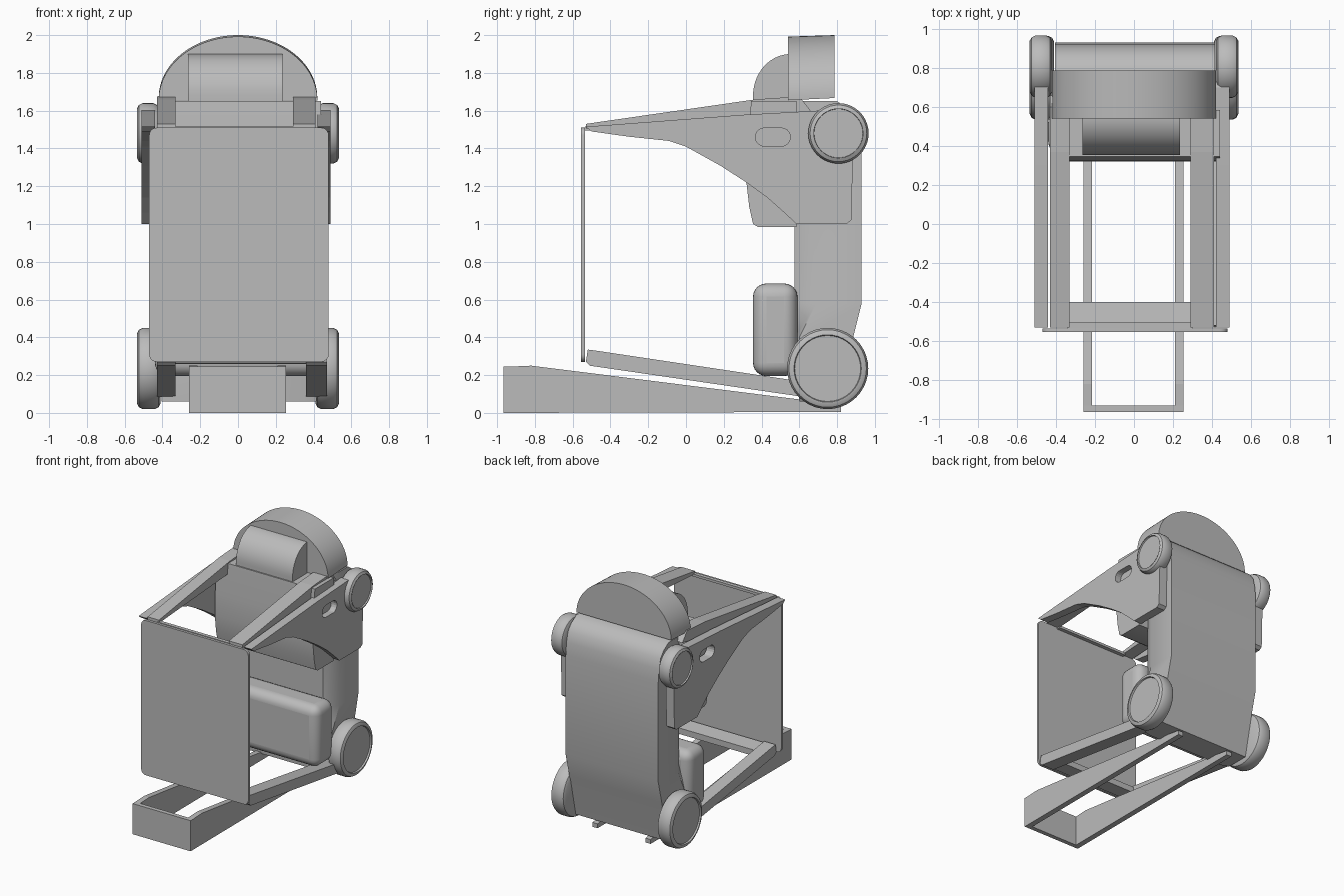
import bpy, bmesh, math
from mathutils import Vector

cube = bpy.data.objects.get("Cube")
if cube:
    bpy.data.objects.remove(cube, do_unlink=True)

grey = bpy.data.materials.new("plain grey")
grey.use_nodes = True
GREY = (0.5, 0.5, 0.5, 1)
grey.diffuse_color = GREY
grey.node_tree.nodes["Principled BSDF"].inputs["Base Color"].default_value = GREY


def finish(name, bm, smooth=False):
    bmesh.ops.recalc_face_normals(bm, faces=bm.faces)
    mesh = bpy.data.meshes.new(name)
    bm.to_mesh(mesh)
    bm.free()
    mesh.materials.append(grey)
    obj = bpy.data.objects.new(name, mesh)
    bpy.context.collection.objects.link(obj)
    if smooth:
        bpy.ops.object.select_all(action="DESELECT")
        obj.select_set(True)
        bpy.context.view_layer.objects.active = obj
        bpy.ops.object.shade_smooth_by_angle(angle=math.radians(35))
    return obj


def loft(name, rings, smooth=False):
    """Join closed rings of points and cap both ends."""
    bm = bmesh.new()
    rows = [[bm.verts.new(p) for p in ring] for ring in rings]
    n = len(rows[0])
    for a, b in zip(rows, rows[1:]):
        for i in range(n):
            j = (i + 1) % n
            bm.faces.new((a[i], a[j], b[j], b[i]))
    bm.faces.new(rows[0])
    bm.faces.new(rows[-1])
    return finish(name, bm, smooth)


def side_profile(name, points, x0, x1, smooth=False):
    """Extrude a (y, z) outline along x."""
    return loft(name, [[(x, y, z) for y, z in points] for x in (x0, x1)], smooth)


def bevel(obj, width, segments=4):
    mod = obj.modifiers.new("rounding", "BEVEL")
    mod.width = width
    mod.segments = segments
    mod.limit_method = "ANGLE"


def box(name, lo, hi, round_by=0):
    obj = side_profile(name, [(lo[1], lo[2]), (hi[1], lo[2]), (hi[1], hi[2]), (lo[1], hi[2])],
                       lo[0], hi[0], round_by > 0)
    if round_by:
        bevel(obj, round_by, 6)
    return obj


def wheel(name, side, y, z, r, x0, x1):
    """Rounded tyre with a recessed hub disc, revolved about x."""
    rim = r * 0.83
    section = [(x0, 0.01), (x0, r - 0.03), (x0 + 0.01, r - 0.01), (x0 + 0.03, r),
               (x1 - 0.03, r), (x1 - 0.01, r - 0.01), (x1, r - 0.03), (x1, rim),
               (x1 - 0.012, rim - 0.004), (x1 - 0.012, 0.01)]
    steps = 40
    loft(name, [[(side * x, y + rad * math.cos(k * math.tau / steps),
                  z + rad * math.sin(k * math.tau / steps)) for k in range(steps)]
                for x, rad in section], True)


# Body with chamfered front edges, tapered foot and rounded shoulder
levels = [(0.06, 0.60, 0.62, 0.81), (0.40, 0.575, 0.60, 0.885), (0.58, 0.575, 0.69, 0.93),
          (1.38, 0.575, 0.69, 0.93), (1.48, 0.575, 0.69, 0.92), (1.56, 0.575, 0.69, 0.90),
          (1.61, 0.575, 0.69, 0.86), (1.65, 0.575, 0.69, 0.80)]
loft("body", [[(-0.34, f, z), (0.35, f, z), (0.415, c, z), (0.415, b, z),
               (-0.405, b, z), (-0.405, c, z)] for z, f, c, b in levels], True)

# Wheels
for side, word in ((1, "left"), (-1, "right")):
    wheel("lower_wheel_" + word, side, 0.75, 0.235, 0.215, 0.41, 0.535)
    wheel("upper_wheel_" + word, side, 0.807, 1.48, 0.16, 0.42, 0.535)

# Domed top
arc = [(0.42 * math.cos(math.pi * k / 48), math.sin(math.pi * k / 48)) for k in range(49)]
loft("dome", [[(x, y, base + h * t) for x, t in arc]
              for y, base, h in ((0.54, 1.655, 0.337), (0.787, 1.667, 0.333))], True)

# Quarter-round headrest
curve = [(0.555 - 0.2 * math.cos(math.pi / 2 * k / 14),
          1.68 + 0.22 * math.sin(math.pi / 2 * k / 14)) for k in range(15)]
side_profile("headrest", curve + [(0.555, 1.63), (0.355, 1.63)], -0.265, 0.235, True)

# Cushions
side_profile("upper_cushion", [(0.345, 1.65), (0.325, 1.4), (0.32, 1.22), (0.335, 1.09),
                               (0.355, 1.0), (0.38, 0.985), (0.585, 0.985), (0.585, 1.65)],
             -0.43, 0.44, True)
box("lower_cushion", (-0.44, 0.355, 0.195), (0.45, 0.59, 0.685), 0.07)

# Front panel with rounded corners
corners = [(0.44, 1.47, 0), (-0.43, 1.47, 1), (-0.43, 0.31, 2), (0.44, 0.31, 3)]
outline = [(cx + 0.04 * math.cos(a), cz + 0.04 * math.sin(a))
           for cx, cz, q in corners for a in [(q + k / 5) * math.pi / 2 for k in range(6)]]
loft("front_panel", [[(x, y, z) for x, z in outline] for y in (-0.555, -0.535)], True)

# Side plates with a rounded slot
plate = [(-0.53, 1.515), (0.30, 1.578), (0.70, 1.60), (0.86, 1.55), (0.885, 1.40), (0.875, 1.02),
         (0.85, 1.0), (0.585, 1.0), (0.52, 1.06), (0.43, 1.14), (0.32, 1.22), (0.18, 1.31),
         (0.0, 1.41), (-0.09, 1.44), (-0.30, 1.462), (-0.50, 1.49)]
slot = [(0.46 + s * 0.045 + 0.048 * math.cos(a), 1.46 + 0.048 * math.sin(a))
        for s, a0 in ((1, -90), (-1, 90)) for a in [math.radians(a0 + 20 * k) for k in range(10)]]
for word, x0, x1 in (("left", 0.42, 0.49), ("right", -0.51, -0.44)):
    obj = side_profile("side_plate_" + word, plate, x0, x1)
    cutter = side_profile("slot_cutter_" + word, slot, x0 - 0.05, x1 + 0.05)
    cutter.hide_render = True
    cutter.hide_set(True)
    mod = obj.modifiers.new("slot", "BOOLEAN")
    mod.object = cutter
    mod.solver = "EXACT"

# Upper and lower arms holding the front panel
upper = [(-0.53, 1.505), (-0.53, 1.53), (0.37, 1.66), (0.60, 1.675), (0.66, 1.60), (0.55, 1.58)]
lower = [(-0.53, 0.27), (-0.52, 0.335), (-0.48, 0.33), (0.62, 0.165), (0.62, 0.085), (-0.51, 0.25)]
for word, a, b, c, d in (("left", 0.29, 0.41, 0.36, 0.47), ("right", -0.43, -0.33, -0.43, -0.33)):
    side_profile("upper_arm_" + word, upper, a, b)
    side_profile("lower_arm_" + word, lower, c, d)
side_profile("lower_crossbar", [(-0.52, 0.265), (-0.52, 0.325), (-0.40, 0.308), (-0.40, 0.26)],
             -0.34, 0.37)
box("upper_crossbar", (-0.34, -0.535, 1.495), (0.30, -0.505, 1.515))

# Base: two tapering rails joined by a front plate
rail = [(-0.965, 0), (-0.965, 0.245), (-0.82, 0.25), (0.65, 0.065), (0.82, 0.03), (0.82, 0)]
rail_low = [(-0.93, 0), (-0.93, 0.245), (-0.82, 0.25), (0.65, 0.065), (0.82, 0.04), (0.82, 0.005)]
side_profile("base_rail_left", rail_low, 0.21, 0.255)
side_profile("base_rail_right", rail_low, -0.26, -0.215)
box("base_front", (-0.26, -0.965, 0), (0.255, -0.93, 0.245))
